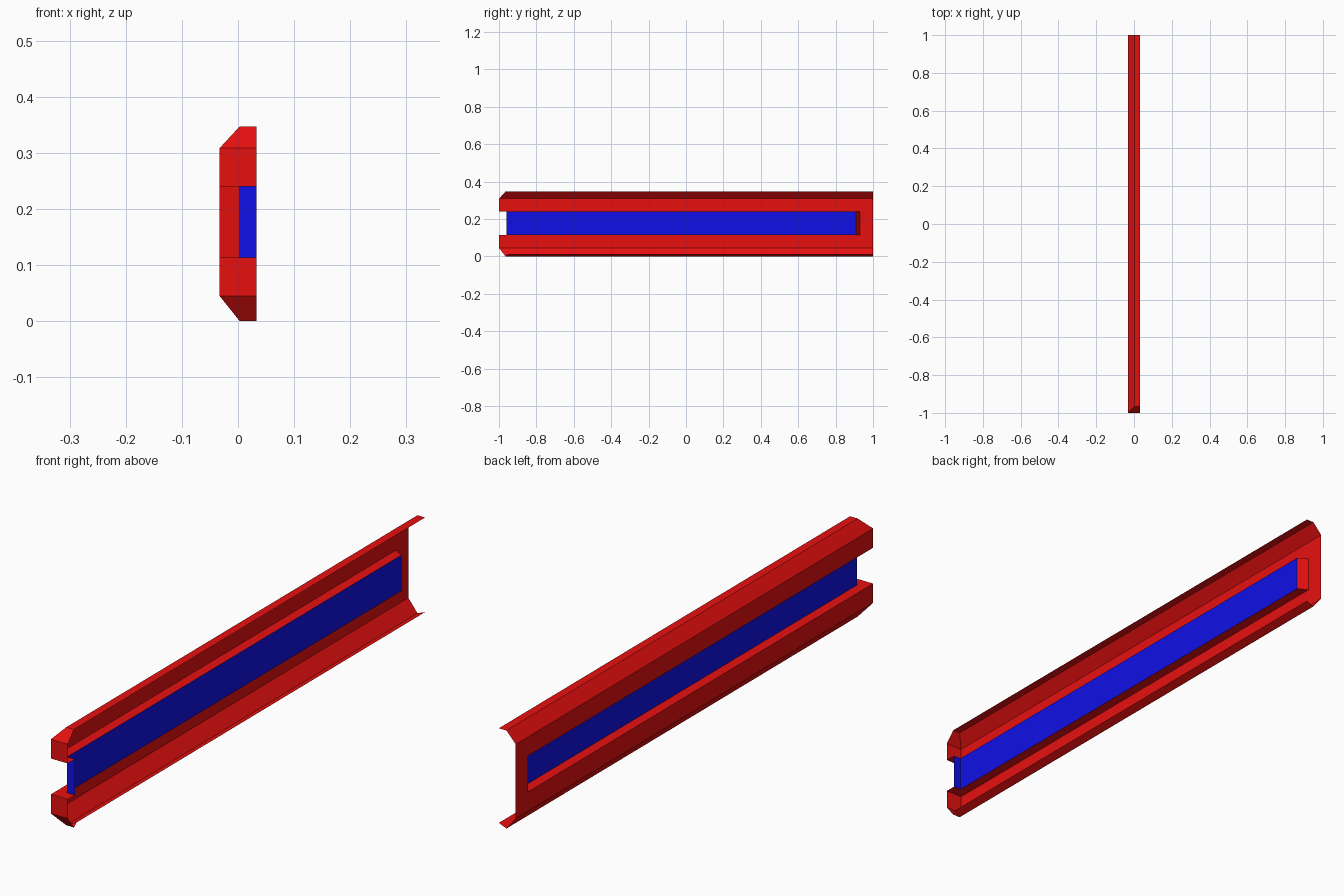
import bpy
import bmesh

cube = bpy.data.objects.get("Cube")
if cube:
    bpy.data.objects.remove(cube)


def material(name, colour):
    m = bpy.data.materials.new(name)
    m.use_nodes = True
    m.diffuse_color = colour
    m.node_tree.nodes["Principled BSDF"].inputs["Base Color"].default_value = colour
    return m


def sheet(name, faces, mat):
    """Thin open shell made of flat panels, welded at shared corners."""
    bm = bmesh.new()
    for corners in faces:
        bm.faces.new([bm.verts.new(c) for c in corners])
    bmesh.ops.remove_doubles(bm, verts=bm.verts, dist=0.0005)
    bmesh.ops.recalc_face_normals(bm, faces=bm.faces)
    mesh = bpy.data.meshes.new(name)
    bm.to_mesh(mesh)
    bm.free()
    mesh.materials.append(mat)
    ob = bpy.data.objects.new(name, mesh)
    bpy.context.collection.objects.link(ob)
    return ob


red = material("red", (0.8, 0.005, 0.005, 1))
blue = material("blue", (0.005, 0.005, 0.8, 1))

# Main dimensions: outer plate, panel depth, open rim
OUT, MID, RIM = -0.033, 0.003, 0.033
FRONT, BACK, BEVEL, PANEL_FRONT = -1.0, 1.0, -0.965, -0.96
SLOT_END, PANEL_END = 0.93, 0.91
SLOT_LOW, SLOT_HIGH = 0.113, 0.24


def half_rail(name, edge, shoulder, slot, lip_end):
    """One long side of the channel: plate, slope, lip, front cap and slot wall."""
    plate = [(OUT, FRONT, slot), (OUT, FRONT, shoulder),
             (OUT, BACK, shoulder), (OUT, BACK, slot), (OUT, SLOT_END, slot)]
    slope = [(OUT, FRONT, shoulder), (MID, BEVEL, edge),
             (MID, BACK, edge), (OUT, BACK, shoulder)]
    lip = [(MID, BEVEL, edge), (RIM, BEVEL + 0.015, lip_end),
           (RIM, BACK, lip_end), (MID, BACK, edge)]
    lip_corner = [(MID, BEVEL, edge), (RIM, BEVEL, edge), (RIM, BEVEL + 0.015, lip_end)]
    cap = [(OUT, FRONT, slot), (RIM, FRONT, slot),
           (RIM, FRONT, shoulder), (OUT, FRONT, shoulder)]
    bevel = [(OUT, FRONT, shoulder), (RIM, FRONT, shoulder),
             (RIM, BEVEL, edge), (MID, BEVEL, edge)]
    slot_wall = [(OUT, FRONT, slot), (RIM, FRONT, slot), (RIM, PANEL_FRONT, slot),
                 (MID, PANEL_FRONT, slot), (MID, PANEL_END, slot), (OUT, SLOT_END, slot)]
    sheet(name, [plate, slope, lip, lip_corner, cap, bevel, slot_wall], red)


half_rail("upper_rail", 0.347, 0.308, SLOT_HIGH, 0.347)
half_rail("lower_rail", 0.0, 0.045, SLOT_LOW, 0.012)


def band(a, b):
    """Panel spanning the slot height between two (x, y) positions."""
    return [(*a, SLOT_LOW), (*b, SLOT_LOW), (*b, SLOT_HIGH), (*a, SLOT_HIGH)]


# Back end of the slot: closing plate and slanted wall
sheet("slot_end", [band((OUT, BACK), (OUT, SLOT_END)),
                   band((OUT, SLOT_END), (MID, PANEL_END))], red)

# Recessed panel with its front flange
sheet("inset_panel", [band((MID, PANEL_END), (MID, PANEL_FRONT)),
                      band((MID, PANEL_FRONT), (RIM, PANEL_FRONT))], blue)
